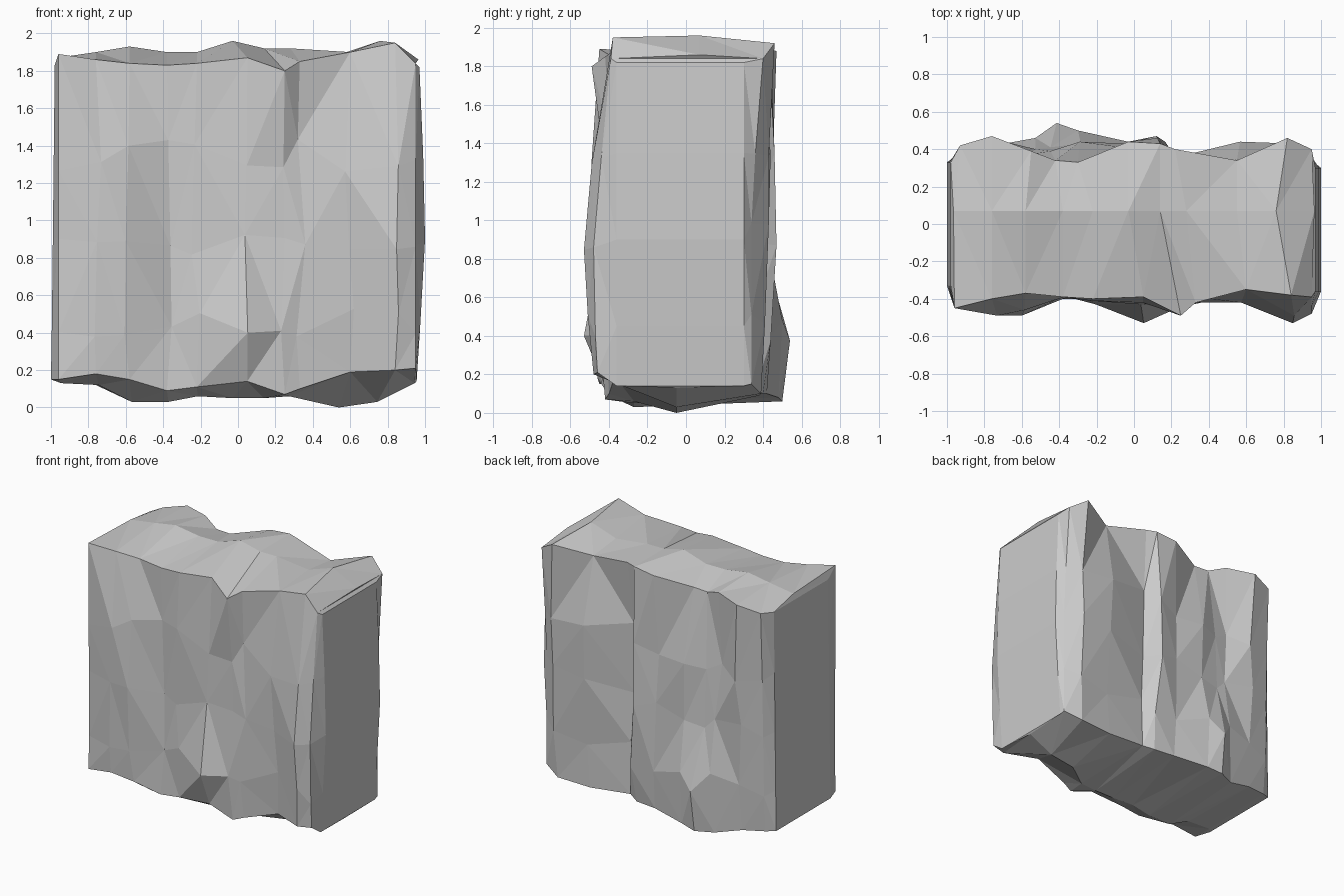
import bpy, bmesh, random

random.seed(4)

# Column positions across the front and back faces
FX = [-.96, -.76, -.58, -.38, -.22, .05, .25, .33, .60, .84, .95]
BX = [-.93, -.76, -.55, -.42, -.30, -.03, .14, .22, .55, .82, .95]
MX = [-.965, -.76, -.58, -.38, -.22, -.03, .14, .28, .55, .76, .965]

# Depth profiles, from bottom to top
FRONT = [
    [.45, .46, .44, .40, .40, .42, .42, .40, .37, .48, .46],
    [.44, .47, .46, .39, .43, .53, .45, .42, .40, .51, .47],
    [.44, .48, .49, .38, .40, .43, .42, .42, .41, .53, .48],
    [.45, .49, .46, .39, .41, .42, .42, .39, .42, .49, .44],
    [.45, .40, .37, .39, .40, .39, .49, .42, .35, .38, .39]]
BACK = [
    [.36, .40, .44, .50, .48, .42, .40, .36, .38, .39, .34],
    [.38, .42, .46, .54, .50, .44, .44, .35, .38, .41, .34],
    [.39, .43, .40, .41, .43, .43, .47, .33, .42, .43, .34],
    [.40, .45, .37, .39, .44, .41, .46, .35, .44, .43, .36],
    [.42, .47, .39, .34, .33, .44, .43, .40, .34, .46, .40]]

# Height profiles of the top and the underside
TOP_F = [1.89, 1.86, 1.84, 1.83, 1.84, 1.87, 1.80, 1.85, 1.90, 1.95, 1.84]
TOP_M = [1.87, 1.90, 1.93, 1.90, 1.90, 1.96, 1.92, 1.92, 1.89, 1.96, 1.86]
TOP_B = [1.84, 1.88, 1.89, 1.84, 1.84, 1.90, 1.92, 1.92, 1.86, 1.92, 1.84]
LOW_F = [.15, .18, .15, .09, .11, .14, .07, .10, .19, .20, .21]
LOW_M = [.13, .12, .03, .03, .06, .05, .05, .06, .00, .03, .13]
LOW_B = [.14, .12, .06, .06, .08, .10, .10, .12, .09, .10, .15]
ROWS = [0, .45, .90, 1.35, 0]
N = len(FX)

bm = bmesh.new()


def face_row(xs, depths, row, low, high, sign):
    """One horizontal profile of the front or back face."""
    out = []
    for i, x in enumerate(xs):
        z = low[i] if row == 0 else high[i] if row == 4 else ROWS[row]
        if 0 < row < 4:
            z += random.uniform(-.09, .09)
            if 0 < i < N - 1:
                x += random.uniform(-.03, .03)
        out.append(bm.verts.new((x, sign * depths[row][i], z)))
    return out


# Closed rings: front, right end, back, left end
fronts, backs, rights, lefts, rings = [], [], [], [], []
for r in range(5):
    f = face_row(FX, FRONT, r, LOW_F, TOP_F, -1)
    b = face_row(BX, BACK, r, LOW_B, TOP_B, 1)
    zr = (.14, .45, .9, 1.35, 1.82)[r]
    xr = (.955, .975, 1.0, .99, .97)[r]
    xl = (-1.0, -.995, -.99, -.985, -.98)[r]
    right = [bm.verts.new((xr, y, zr)) for y in (-.36, .30)]
    left = [bm.verts.new((xl, y, zr + .01)) for y in (.33, -.33)]
    fronts.append(f)
    backs.append(b)
    rights.append(right)
    lefts.append(left)
    rings.append(f + right + b[::-1] + left)

for lo, hi in zip(rings, rings[1:]):
    for i in range(len(lo)):
        j = (i + 1) % len(lo)
        bm.faces.new((lo[i], lo[j], hi[j], hi[i]))

# Uneven top and underside, each with a ridge line between front and back
for r, heights in ((0, LOW_M), (4, TOP_M)):
    f, b = fronts[r], backs[r]
    mid = []
    for x, z in zip(MX, heights):
        y = .07 if r else (-.27 if x < .3 else -.05)
        mid.append(bm.verts.new((x * (1 if r else .98), y, z)))
    for i in range(N - 1):
        bm.faces.new((f[i], f[i + 1], mid[i + 1], mid[i]))
        bm.faces.new((mid[i], mid[i + 1], b[i + 1], b[i]))
    bm.faces.new((f[0], mid[0], b[0], *lefts[r]))
    bm.faces.new((b[-1], mid[-1], f[-1], *rights[r]))

# Facet the stone and keep it flat shaded
bmesh.ops.triangulate(bm, faces=bm.faces[:])
bmesh.ops.recalc_face_normals(bm, faces=bm.faces[:])
mesh = bpy.data.meshes.new("stone_block")
bm.to_mesh(mesh)
bm.free()
bpy.context.collection.objects.link(bpy.data.objects.new("stone_block", mesh))
